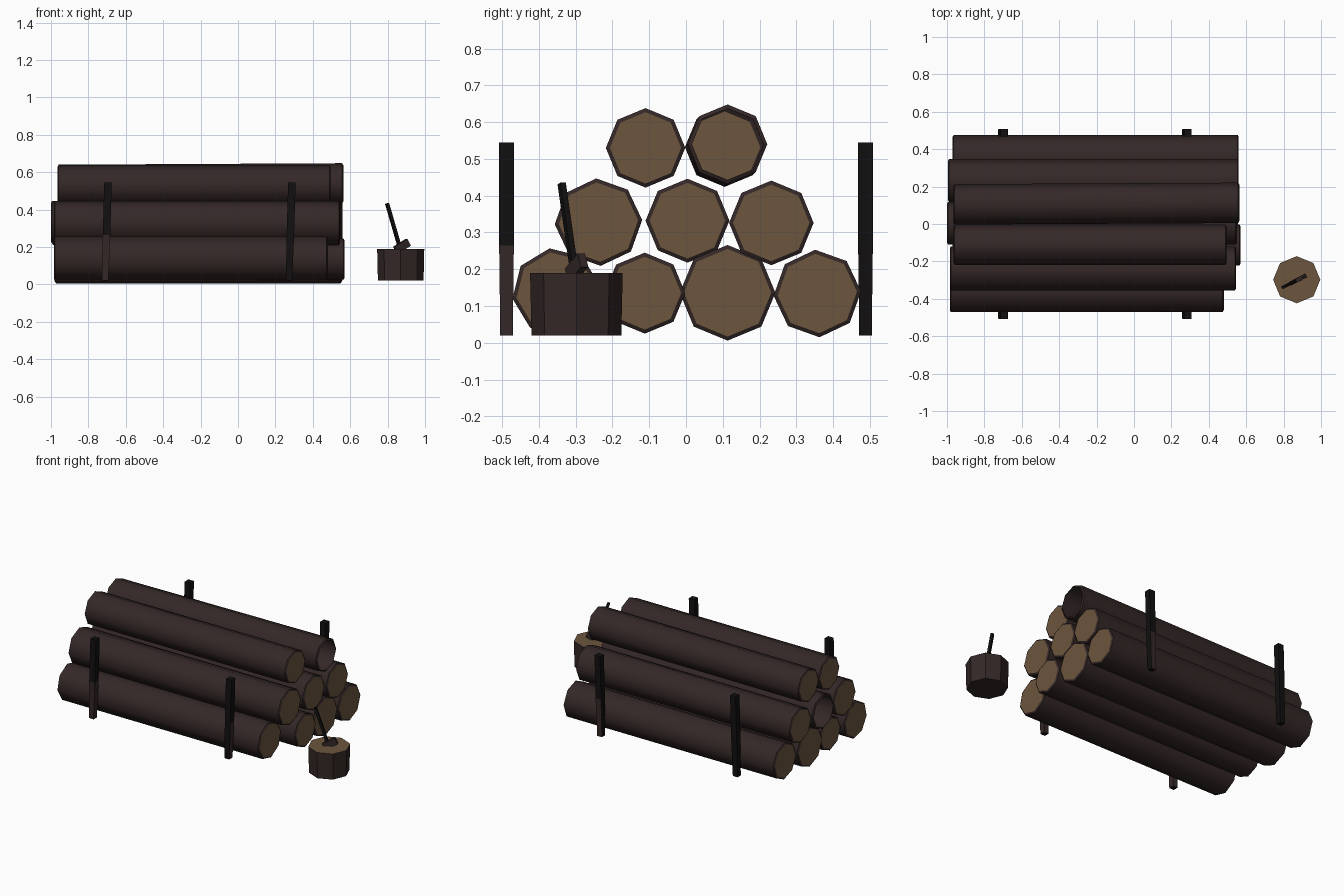
import bpy, bmesh, math
from mathutils import Vector

if "Cube" in bpy.data.objects:
    bpy.data.objects.remove(bpy.data.objects["Cube"])


def material(name, rgb):
    m = bpy.data.materials.new(name)
    m.diffuse_color = (*rgb, 1)
    m.use_nodes = True
    m.node_tree.nodes["Principled BSDF"].inputs["Base Color"].default_value = m.diffuse_color
    return m


BARK = material("dark bark", (0.034, 0.021, 0.020))
WOOD = material("cut wood", (0.150, 0.092, 0.048))
BLACK = material("charred black", (0.006, 0.005, 0.005))


def finish(bm, name, mats):
    me = bpy.data.meshes.new(name)
    bm.to_mesh(me)
    bm.free()
    ob = bpy.data.objects.new(name, me)
    bpy.context.collection.objects.link(ob)
    for m in mats:
        me.materials.append(m)
    return ob


def log(name, y, z, r, x0, x1, roll=0.0, left_cap=True, right_cap=True, dy=0.0, dz=0.0):
    """Eight-sided trunk along x with a small dark rim and cut-wood ends."""
    bm = bmesh.new()
    rings = []
    for x, rr in ((x0, r - 0.011), (x0 + 0.006, r), (x1 - 0.006, r), (x1, r - 0.011)):
        s = 1 if x > 0 else -1
        rings.append([bm.verts.new((x, y + s * dy + rr * math.cos(roll + i * math.pi / 4),
                                    z + s * dz + rr * math.sin(roll + i * math.pi / 4)))
                      for i in range(8)])
    for k in range(3):
        for i in range(8):
            j = (i + 1) % 8
            f = bm.faces.new((rings[k][i], rings[k][j], rings[k + 1][j], rings[k + 1][i]))
            f.smooth = k == 1
    if left_cap:
        bm.faces.new(rings[0]).material_index = 1
    if right_cap:
        bm.faces.new(rings[3]).material_index = 1
    bmesh.ops.recalc_face_normals(bm, faces=bm.faces[:])
    for ring in rings:
        for i in range(8):
            bm.edges.get((ring[i], ring[(i + 1) % 8])).smooth = False
    return finish(bm, name, (BARK, WOOD))


# Bottom, middle and top rows of logs
log("log_bottom_1", -0.353, 0.138, 0.120, -0.985, 0.48, 0.15)
log("log_bottom_2", -0.112, 0.135, 0.110, -0.97, 0.57)
log("log_bottom_3", 0.113, 0.136, 0.130, -0.98, 0.555)
log("log_bottom_4", 0.357, 0.134, 0.119, -0.97, 0.56, 0.05)
log("log_middle_1", -0.238, 0.328, 0.119, -0.985, 0.545, 0.05)
log("log_middle_2", 0.004, 0.332, 0.114, -1.0, 0.55, 0.0, left_cap=False)
log("log_middle_3", 0.232, 0.326, 0.115, -0.995, 0.56)
log("log_top_1", -0.110, 0.530, 0.108, -0.965, 0.495)
log("log_top_2", 0.109, 0.536, 0.108, -0.965, 0.563, 0.0, right_cap=False, dy=0.004, dz=0.004)


# Four square stakes holding the stack, in two lengths
def stake(name, x, y, lower_bark):
    bm = bmesh.new()
    rings = []
    for z, dx in ((0.02, -0.007), (0.265, 0.0), (0.545, 0.008)):
        h = 0.017 + 0.003 * (z > 0.1)
        rings.append([bm.verts.new((x + dx + a * h, y + b * h, z))
                      for a, b in ((-1, -1), (1, -1), (1, 1), (-1, 1))])
    for k in range(2):
        for i in range(4):
            j = (i + 1) % 4
            f = bm.faces.new((rings[k][i], rings[k][j], rings[k + 1][j], rings[k + 1][i]))
            f.material_index = 1 if k == 0 and i in lower_bark else 0
    bm.faces.new(rings[0][::-1])
    bm.faces.new(rings[2])
    bmesh.ops.recalc_face_normals(bm, faces=bm.faces[:])
    finish(bm, name, (BLACK, BARK))


# Bark remains on some lower sides (0 front, 1 right, 2 back, 3 left)
stake("stake_front_left", -0.703, -0.488, (0, 1, 2, 3))
stake("stake_front_right", 0.280, -0.488, (1, 2, 3))
stake("stake_back_left", -0.703, 0.488, ())
stake("stake_back_right", 0.280, 0.488, (2,))

# Chopping block
bm = bmesh.new()
bmesh.ops.create_cone(bm, cap_ends=True, segments=8, radius1=0.122, radius2=0.126, depth=0.17)
bmesh.ops.translate(bm, verts=bm.verts[:], vec=(0.87, -0.298, 0.105))
for f in bm.faces:
    if f.normal.z > 0.9:
        f.material_index = 1
finish(bm, "chopping_block", (BARK, WOOD))


def beam(name, p, q, w, d, mat):
    """Box from p to q, w wide sideways and d deep."""
    p, q = Vector(p), Vector(q)
    u = (q - p).normalized()
    side = u.cross(Vector((0.45, -0.89, 0))).normalized()
    n = side.cross(u).normalized()
    bm = bmesh.new()
    for e in (p, q):
        for a, b in ((-1, -1), (1, -1), (1, 1), (-1, 1)):
            bm.verts.new(e + side * a * w / 2 + n * b * d / 2)
    bmesh.ops.convex_hull(bm, input=bm.verts[:])
    bmesh.ops.recalc_face_normals(bm, faces=bm.faces[:])
    finish(bm, name, (mat,))


# Axe stuck in the block
beam("axe_handle", (0.797, -0.338, 0.433), (0.866, -0.304, 0.195), 0.017, 0.017, BLACK)
beam("axe_head", (0.843, -0.315, 0.183), (0.910, -0.280, 0.225), 0.042, 0.022, BARK)
